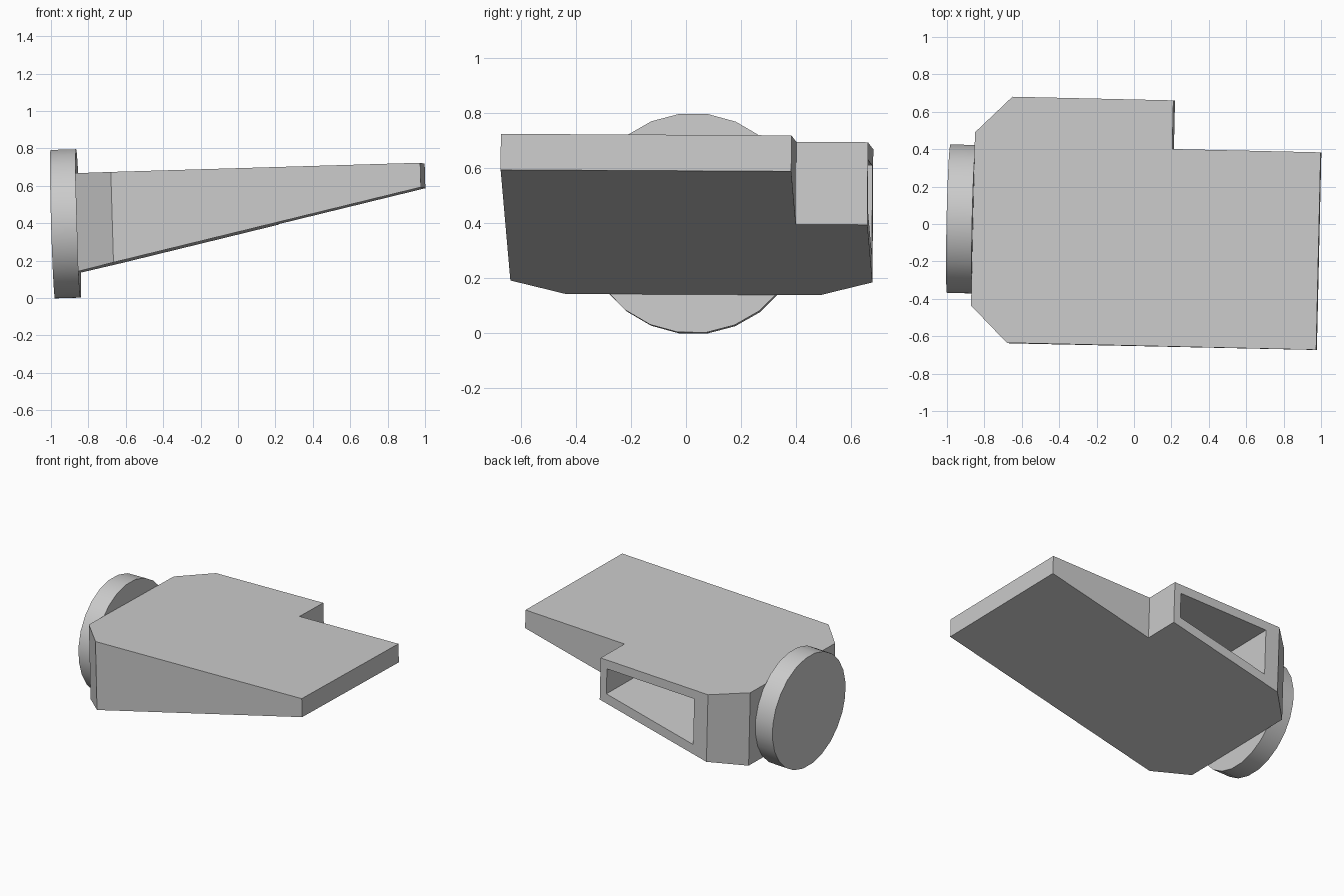
import bpy, bmesh
from math import radians, pi
from mathutils import Matrix

cube = bpy.data.objects.get("Cube")
if cube:
    bpy.data.objects.remove(cube, do_unlink=True)

PIVOT_Z = 0.4
TILT = [radians(a) for a in (-0.3, -1.7, -1.3)]  # whole model leans slightly
MID_Y = 0.006

grey = bpy.data.materials.new("light_grey")
grey.use_nodes = True
grey.diffuse_color = (0.6, 0.6, 0.6, 1)
grey.node_tree.nodes["Principled BSDF"].inputs["Base Color"].default_value = (0.6, 0.6, 0.6, 1)


def add_object(name, bm):
    bmesh.ops.recalc_face_normals(bm, faces=bm.faces)
    mesh = bpy.data.meshes.new(name)
    bm.to_mesh(mesh)
    bm.free()
    mesh.materials.append(grey)
    obj = bpy.data.objects.new(name, mesh)
    bpy.context.collection.objects.link(obj)
    obj.location.z = PIVOT_Z
    obj.rotation_euler = TILT
    return obj


def underside(x):
    return 0.3465 + 0.2133 * x


def wedge(name, plan, top, lift=0.0):
    """Extrude a plan outline between the sloping underside and a flat top."""
    bm = bmesh.new()
    low = [bm.verts.new((x, y + MID_Y, underside(x) + lift - PIVOT_Z)) for x, y in plan]
    high = [bm.verts.new((x, y + MID_Y, top - PIVOT_Z)) for x, y in plan]
    bm.faces.new(low)
    bm.faces.new(high)
    for i in range(len(plan)):
        j = (i + 1) % len(plan)
        bm.faces.new((low[i], low[j], high[j], high[i]))
    return add_object(name, bm)


# Tapered body with two clipped corners and a notch at the back
body = wedge("body", [(-0.853, -0.463), (-0.657, -0.658), (0.998, -0.658),
                      (0.998, 0.398), (0.204, 0.398), (0.204, 0.658),
                      (-0.657, 0.658), (-0.853, 0.463)], 0.69)

# Deep opening in the back wall
cutter = wedge("opening_cutter", [(-0.548, -0.59), (0.152, -0.59),
                                  (0.152, 0.8), (-0.548, 0.8)], 0.627, 0.068)
cutter.hide_render = True
cutter.hide_viewport = True
cutter.display_type = 'WIRE'
cut = body.modifiers.new("opening", 'BOOLEAN')
cut.operation = 'DIFFERENCE'
cut.solver = 'EXACT'
cut.object = cutter

# Round end disc, lying flat against the narrow end of the body
bm = bmesh.new()
place = (Matrix.Translation((-0.922, MID_Y, 0.024)) @ Matrix.Rotation(pi / 2, 4, 'Y')
         @ Matrix.Rotation(pi / 24, 4, 'Z'))
bmesh.ops.create_cone(bm, cap_ends=True, segments=24, radius1=0.4, radius2=0.4,
                      depth=0.137, matrix=place)
disc = add_object("end_disc", bm)
bpy.ops.object.select_all(action='DESELECT')
disc.select_set(True)
bpy.context.view_layer.objects.active = disc
bpy.ops.object.shade_smooth_by_angle(angle=radians(30))
